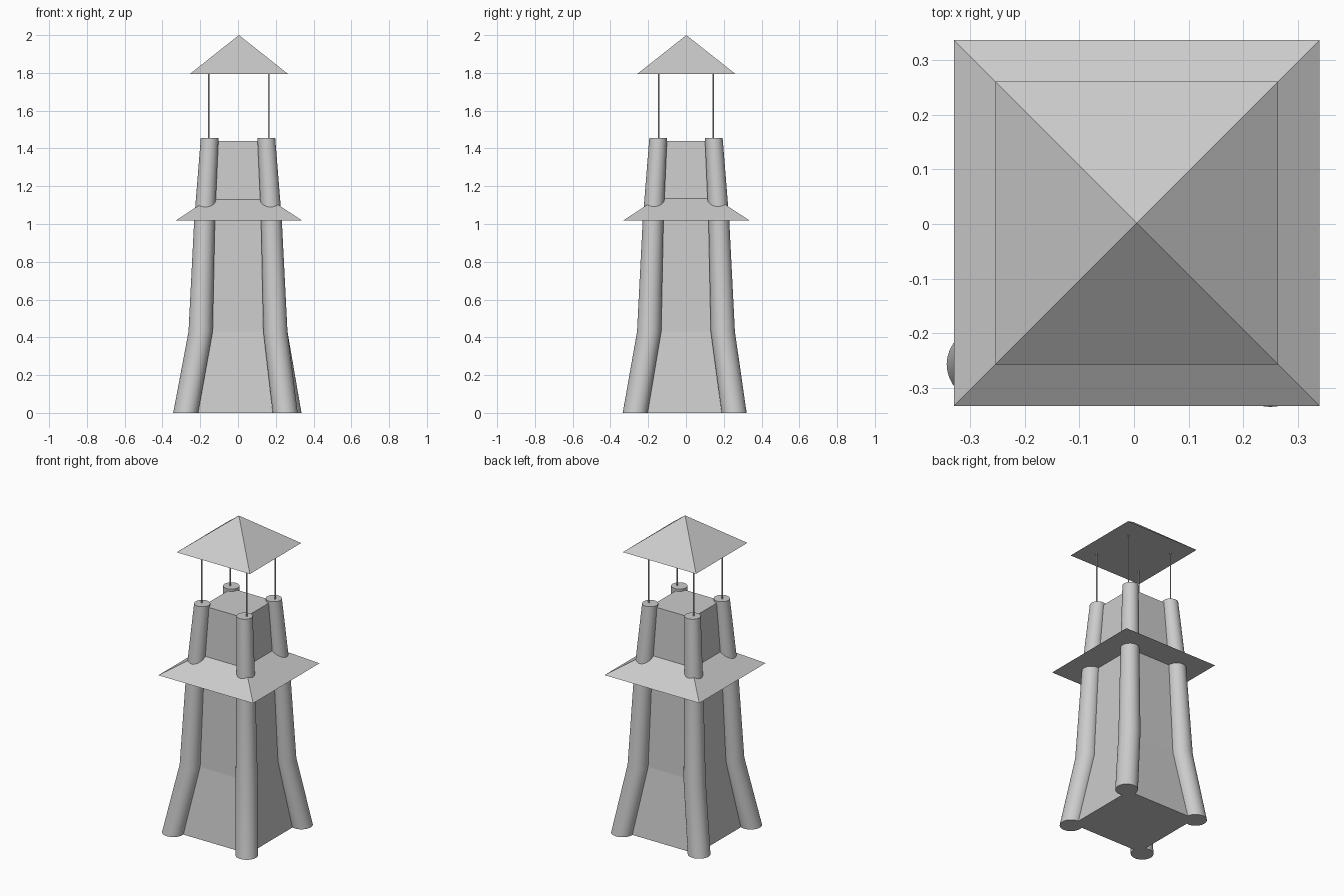
import bpy, bmesh, math

if "Cube" in bpy.data.objects:
    bpy.data.objects.remove(bpy.data.objects["Cube"])

CX, CY = 0.005, 0.002   # roof axis


def loft(name, rings, sides, smooth=False, turn=0.0):
    """Capped loft through horizontal rings (x, y, z, radius)."""
    bm = bmesh.new()
    loops = []
    for x, y, z, r in rings:
        loops.append([bm.verts.new((x + r * math.cos(turn + 2 * math.pi * i / sides),
                                    y + r * math.sin(turn + 2 * math.pi * i / sides), z))
                      for i in range(sides)])
    for a, b in zip(loops, loops[1:]):
        for i in range(sides):
            j = (i + 1) % sides
            bm.faces.new((a[i], a[j], b[j], b[i])).smooth = smooth
    bm.faces.new(loops[0][::-1])
    bm.faces.new(loops[-1])
    if smooth:
        for e in bm.edges:
            if e.calc_face_angle(0) > math.radians(40):
                e.smooth = False
    me = bpy.data.meshes.new(name)
    bm.to_mesh(me)
    bm.free()
    ob = bpy.data.objects.new(name, me)
    bpy.context.collection.objects.link(ob)
    return ob


def pyramid(name, half, z0, height):
    bpy.ops.mesh.primitive_cone_add(vertices=4, radius1=half * math.sqrt(2), radius2=0, depth=height,
                                    location=(CX, CY, z0 + height / 2),
                                    rotation=(0, 0, math.pi / 4))
    bpy.context.object.name = name


# tapered square tower body
loft("tower_body", [(0, 0, z, h * math.sqrt(2)) for z, h in
                    ((0, 0.25), (0.43, 0.19), (1.02, 0.168), (1.44, 0.145))],
     4, turn=math.pi / 4)

# four bent corner pillars, feet slightly irregular
feet = {"front_left": (-0.277, -0.257), "front_right": (0.25, -0.269),
        "back_right": (0.27, 0.255), "back_left": (-0.262, 0.242)}
for name, (fx, fy) in feet.items():
    sx, sy = math.copysign(1, fx), math.copysign(1, fy)
    rings = [(fx, fy, 0, 0.066)]
    for z, d, r in ((0.43, 0.198, 0.064), (1.02, 0.177, 0.055), (1.455, 0.15, 0.047)):
        rings.append((sx * d, sy * (d - 0.003), z, r))
    loft(name + "_pillar", rings, 32, smooth=True)

    # thin roof pole on top of each pillar
    bpy.ops.mesh.primitive_cylinder_add(vertices=12, radius=0.004, depth=0.42,
                                        location=(0.003 + sx * 0.159, sy * 0.143, 1.62))
    bpy.context.object.name = name + "_pole"

# skirt roof around the tower and top roof
pyramid("skirt_roof", 0.335, 1.018, 0.22)
pyramid("top_roof", 0.259, 1.795, 0.205)
